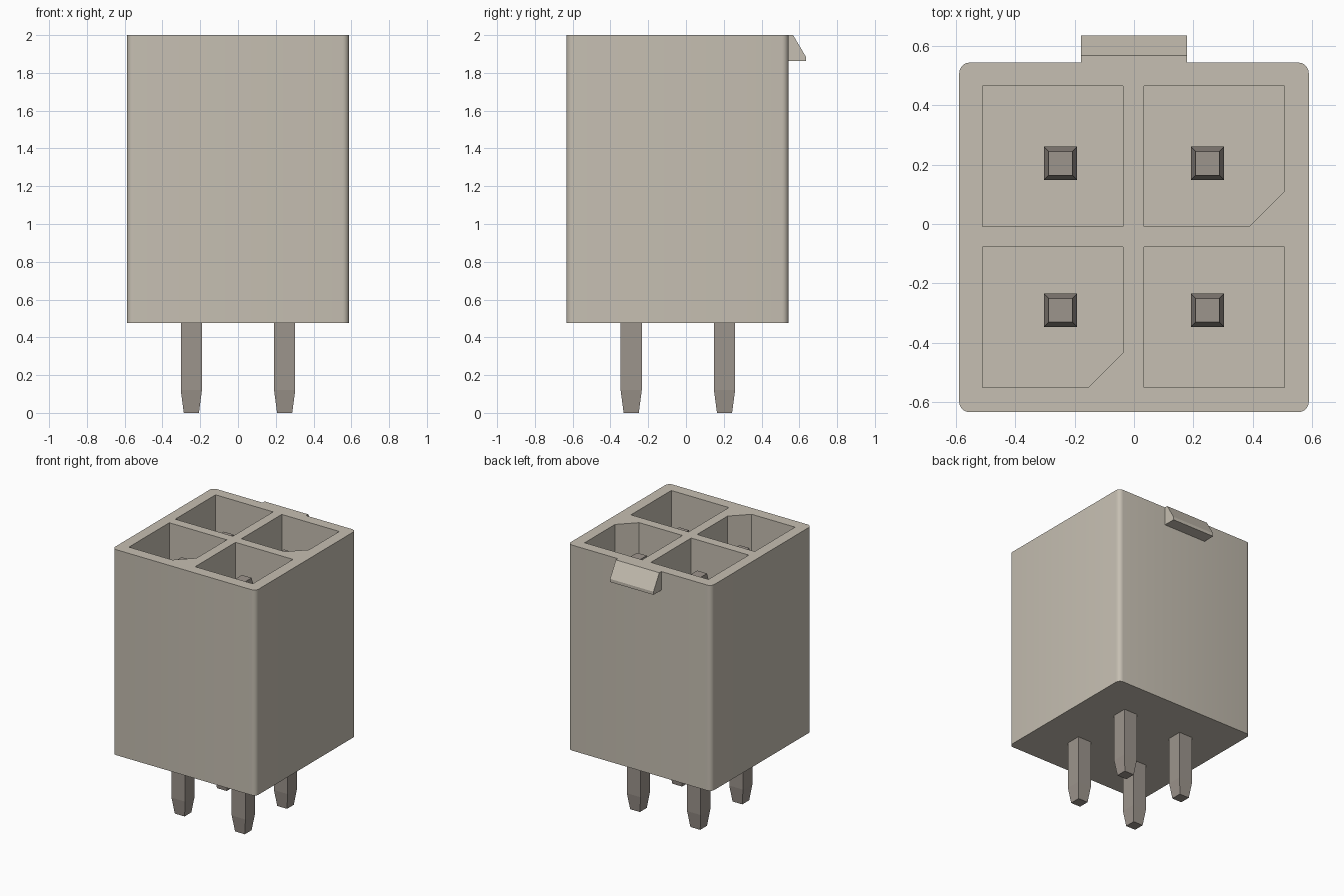
import bpy
import bmesh

cube = bpy.data.objects.get("Cube")
if cube:
    bpy.data.objects.remove(cube, do_unlink=True)


def material(name, rgb):
    mat = bpy.data.materials.new(name)
    mat.use_nodes = True
    mat.diffuse_color = (*rgb, 1)
    mat.node_tree.nodes["Principled BSDF"].inputs["Base Color"].default_value = (*rgb, 1)
    return mat


beige = material("beige plastic", (0.565, 0.521, 0.445))
metal = material("grey metal", (0.335, 0.298, 0.264))


def loft(bm, rings):
    """Skin a stack of equal-length point rings and cap both ends."""
    loops = [[bm.verts.new(p) for p in ring] for ring in rings]
    n = len(loops[0])
    for a, b in zip(loops, loops[1:]):
        for i in range(n):
            j = (i + 1) % n
            bm.faces.new((a[i], a[j], b[j], b[i]))
    bm.faces.new(loops[0][::-1])
    bm.faces.new(loops[-1])


def rect(x0, x1, y0, y1, cut=0):
    """Rectangle outline, optionally with its +x -y corner cut off."""
    corner = [(x1 - cut, y0), (x1, y0 + cut)] if cut else [(x1, y0)]
    return [(x0, y0)] + corner + [(x1, y1), (x0, y1)]


def at(outline, z):
    return [(x, y, z) for x, y in outline]


def finish(bm, name, mat):
    bmesh.ops.recalc_face_normals(bm, faces=bm.faces)
    mesh = bpy.data.meshes.new(name)
    bm.to_mesh(mesh)
    bm.free()
    mesh.materials.append(mat)
    obj = bpy.data.objects.new(name, mesh)
    bpy.context.collection.objects.link(obj)
    return obj


TOP, BASE, FLOOR = 2.0, 0.477, 0.80
BACK = 0.543

# Housing block with rounded upright edges
bm = bmesh.new()
block = rect(-0.588, 0.588, -0.633, BACK)
loft(bm, [at(block, BASE), at(block, TOP)])
upright = [e for e in bm.edges if abs(e.verts[0].co.z - e.verts[1].co.z) > 1]
bmesh.ops.bevel(bm, geom=upright, offset=0.035, segments=5, profile=0.5, affect='EDGES')
housing = finish(bm, "housing", beige)

# Four contact pockets, two of them keyed with a cut corner
bm = bmesh.new()
for x0, y0, cut in ((-0.509, -0.008, 0), (0.034, -0.008, 0.117),
                    (-0.509, -0.55, 0.117), (0.034, -0.55, 0)):
    outline = rect(x0, x0 + 0.472, y0, y0 + 0.472, cut)
    loft(bm, [at(outline, FLOOR), at(outline, TOP + 0.1)])
cutter = finish(bm, "pocket_cutter", beige)
cutter.hide_render = True

mod = housing.modifiers.new("pockets", 'BOOLEAN')
mod.operation = 'DIFFERENCE'
mod.solver = 'EXACT'
mod.object = cutter
bpy.context.view_layer.objects.active = housing
housing.select_set(True)
bpy.ops.object.modifier_apply(modifier=mod.name)
bpy.data.objects.remove(cutter, do_unlink=True)
bpy.ops.object.shade_smooth_by_angle(angle=0.5)

# Latch ramp on the back edge
bm = bmesh.new()
ramp = [(BACK, TOP), (0.567, TOP), (0.635, 1.885), (0.635, 1.862), (BACK, 1.862)]
loft(bm, [[(x, y, z) for y, z in ramp] for x in (-0.178, 0.178)])
finish(bm, "latch_ramp", beige)

# Square contact pins, tapered at both ends
for side, x in (("left", 0.247), ("right", -0.247)):
    for row, y in (("front", -0.29), ("back", 0.204)):
        bm = bmesh.new()
        rings = []
        for z, r in ((0, 0.04), (0.12, 0.056), (1.77, 0.056), (1.87, 0.04)):
            rings.append(at(rect(x - r, x + r, y - r, y + r), z))
        loft(bm, rings)
        finish(bm, f"{row}_{side}_pin", metal)
